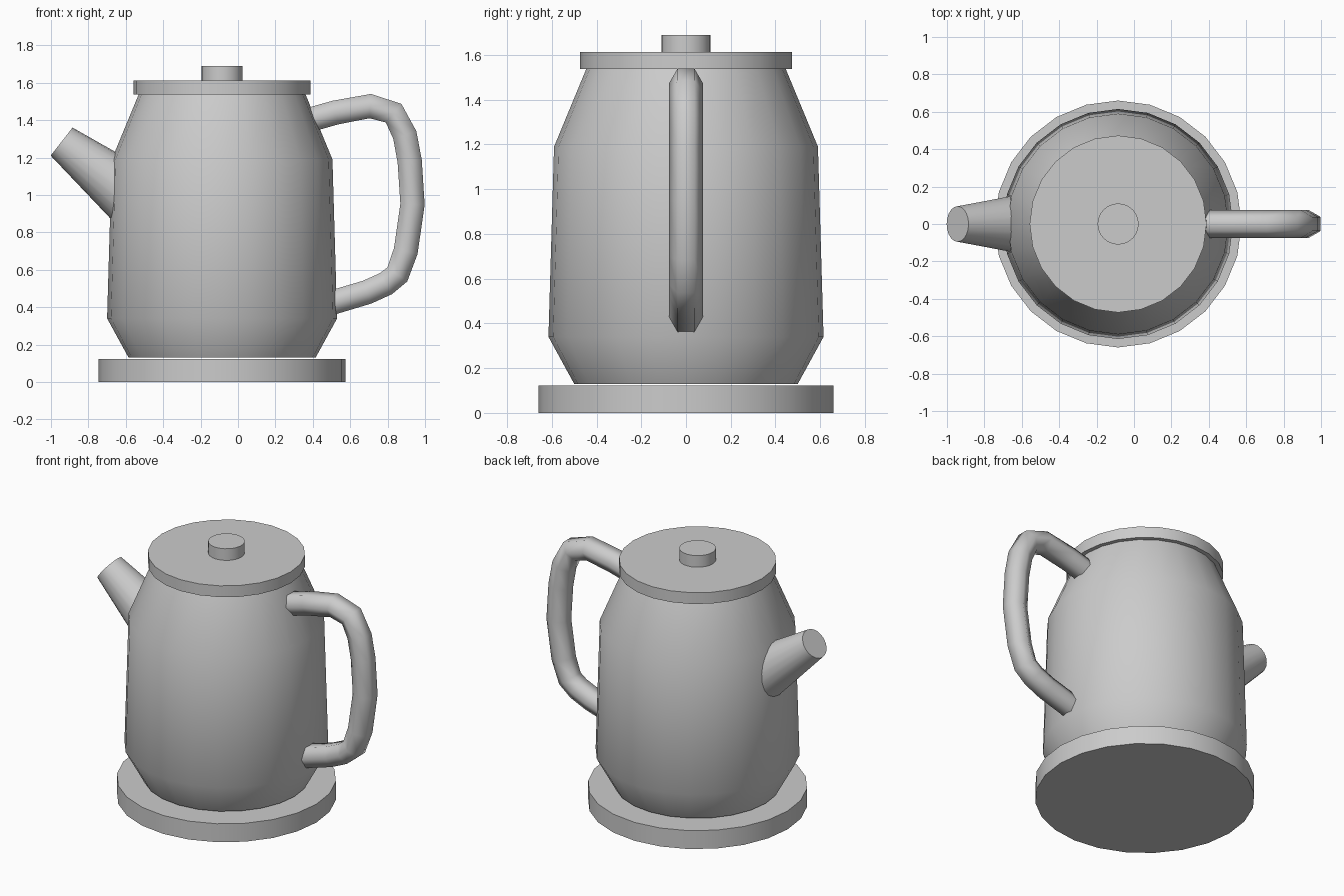
import bpy, bmesh, math
from mathutils import Vector

if "Cube" in bpy.data.objects:
    bpy.data.objects.remove(bpy.data.objects["Cube"])

CX = -0.085   # axis of the body
SIDES = 24


def skin(name, rings, angle):
    """Join equal-sized vertex rings into a capped tube."""
    bm = bmesh.new()
    loops = [[bm.verts.new(p) for p in ring] for ring in rings]
    n = len(loops[0])
    for a, b in zip(loops, loops[1:]):
        for i in range(n):
            j = (i + 1) % n
            bm.faces.new((a[i], a[j], b[j], b[i]))
    bm.faces.new(loops[0][::-1])
    bm.faces.new(loops[-1])
    bmesh.ops.recalc_face_normals(bm, faces=bm.faces)
    me = bpy.data.meshes.new(name)
    bm.to_mesh(me)
    bm.free()
    ob = bpy.data.objects.new(name, me)
    bpy.context.collection.objects.link(ob)
    bpy.ops.object.select_all(action='DESELECT')
    bpy.context.view_layer.objects.active = ob
    ob.select_set(True)
    bpy.ops.object.shade_smooth_by_angle(angle=math.radians(angle))
    return ob


def ring(centre, u, v, n):
    """Ring of n points around centre spanned by u and v."""
    return [centre + u * math.cos(2 * math.pi * i / n) + v * math.sin(2 * math.pi * i / n)
            for i in range(n)]


def lathe(name, profile, n=SIDES):
    X, Y = Vector((1, 0, 0)), Vector((0, 1, 0))
    return skin(name, [ring(Vector((CX, 0, z)), X * r, Y * r, n) for r, z in profile], 40)


def sweep(name, path, radii, n, angle):
    """Tube along a path of (x, z) points in the y = 0 plane."""
    pts = [Vector((x, 0, z)) for x, z in path]
    Y = Vector((0, 1, 0))
    rings = []
    for i, (p, r) in enumerate(zip(pts, radii)):
        d_in = (p - pts[i - 1]).normalized() if i > 0 else Vector()
        d_out = (pts[i + 1] - p).normalized() if i < len(pts) - 1 else Vector()
        side = Y.cross((d_in + d_out).normalized())
        rings.append(ring(p, Y * r, side * r, n))
    return skin(name, rings, angle)


# Heating base, body, lid and knob
lathe("base", [(0.66, 0.0), (0.66, 0.122)])
lathe("body", [(0.50, 0.13), (0.615, 0.34), (0.59, 1.19), (0.445, 1.54)])
lathe("lid", [(0.473, 1.538), (0.473, 1.613)])
lathe("knob", [(0.11, 1.613), (0.11, 1.69)])

# Tapered spout, rooted inside the body
sweep("spout", [(-0.47, 0.915), (-0.943, 1.285)], [0.184, 0.095], 20, 40)

# Six-sided handle
handle_path = [(0.36, 1.395), (0.52, 1.44), (0.707, 1.475), (0.832, 1.437),
               (0.892, 1.32), (0.918, 1.18), (0.933, 0.95), (0.897, 0.70),
               (0.852, 0.575), (0.79, 0.525), (0.69, 0.48), (0.49, 0.42)]
sweep("handle", handle_path, [0.075] * len(handle_path), 6, 65)
